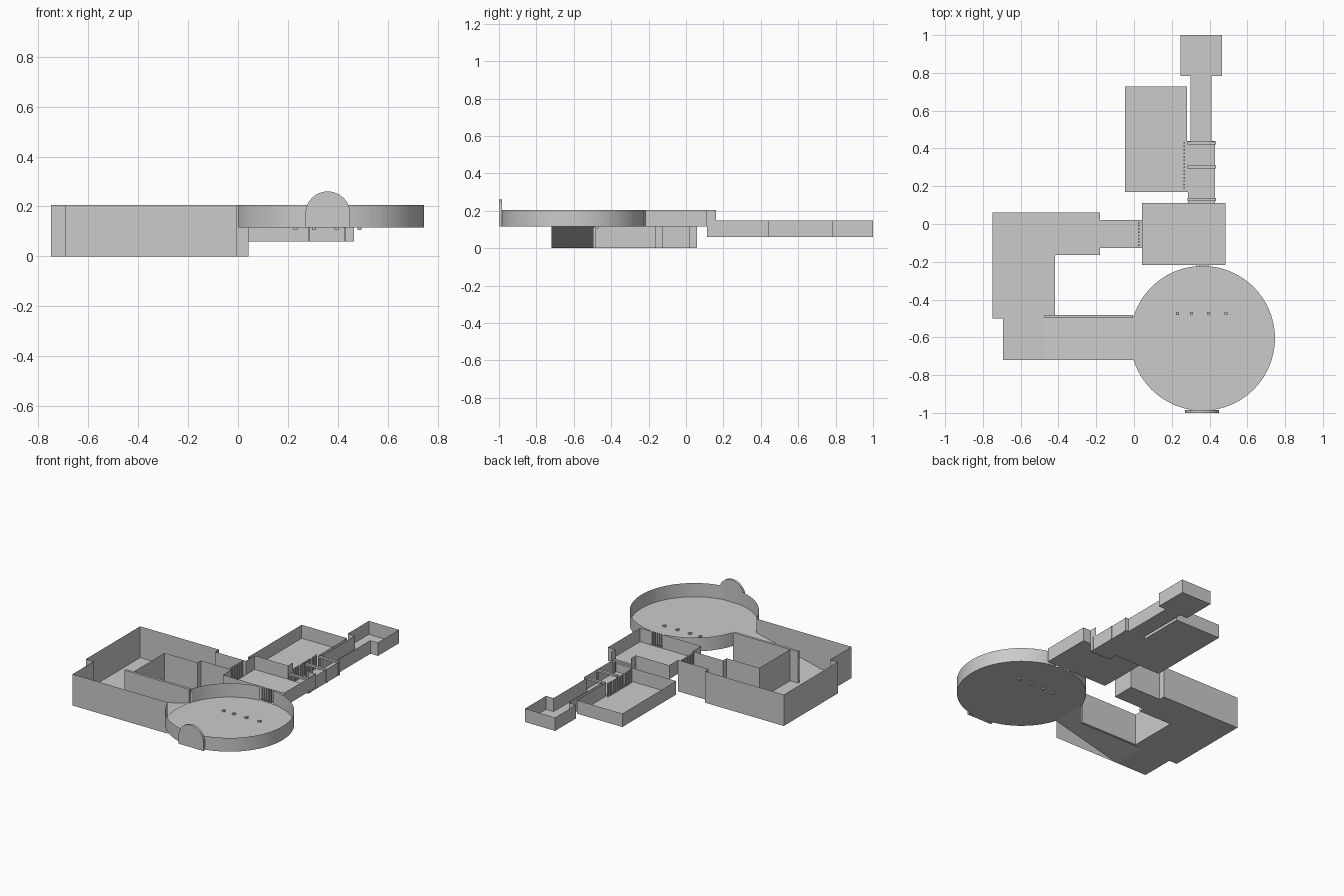
import bpy, bmesh, math

if "Cube" in bpy.data.objects:
    bpy.data.objects.remove(bpy.data.objects["Cube"])


def finish(name, bm):
    me = bpy.data.meshes.new(name)
    bm.to_mesh(me)
    bm.free()
    ob = bpy.data.objects.new(name, me)
    bpy.context.collection.objects.link(ob)
    return ob


def floor(name, pts, z):
    """Flat floor from a plan outline (z may be a function of x)."""
    bm = bmesh.new()
    h = z if callable(z) else (lambda x: z)
    bm.faces.new([bm.verts.new((x, y, h(x))) for x, y in pts])
    return finish(name, bm)


def walls(name, runs, z0, z1):
    """Thin vertical sheets along open plan polylines."""
    bm = bmesh.new()
    for pts in runs:
        cols = [(bm.verts.new((x, y, z0)), bm.verts.new((x, y, z1))) for x, y in pts]
        for (a, b), (c, d) in zip(cols, cols[1:]):
            bm.faces.new((a, c, d, b))
    return finish(name, bm)


def box(name, x0, x1, y0, y1, z0, z1):
    bm = bmesh.new()
    bmesh.ops.create_cube(bm, size=1)
    for v in bm.verts:
        v.co = ((x0 + x1) / 2 + v.co.x * (x1 - x0),
                (y0 + y1) / 2 + v.co.y * (y1 - y0),
                (z0 + z1) / 2 + v.co.z * (z1 - z0))
    return finish(name, bm)


def bars(name, start, end, count, z0, z1, r=0.005):
    """Row of round upright bars."""
    bm = bmesh.new()
    for i in range(count):
        t = i / (count - 1)
        made = bmesh.ops.create_cone(bm, cap_ends=True, segments=8, radius1=r, radius2=r, depth=z1 - z0)
        x = start[0] + (end[0] - start[0]) * t
        y = start[1] + (end[1] - start[1]) * t
        bmesh.ops.translate(bm, verts=made["verts"], vec=(x, y, (z0 + z1) / 2))
    return finish(name, bm)


LOW, MID, HIGH = 0.06, 0.115, 0.205   # floor and wall levels
NTOP = 0.148                          # top of the north wing walls

# Round hall with openings to the ramp and the square room
CX, CY, R, N = 0.363, -0.605, 0.383, 96
ring = [(CX + R * math.cos(2 * math.pi * i / N), CY + R * math.sin(2 * math.pi * i / N)) for i in range(N)]
floor("round_hall_floor", ring, MID)
segs = []
for i in range(N):
    a, b = ring[i], ring[(i + 1) % N]
    mx, my = (a[0] + b[0]) / 2, (a[1] + b[1]) / 2
    to_ramp = mx < 0.1 and -0.72 < my < -0.49
    to_room = my > -0.3 and abs(mx - 0.363) < 0.04
    if not (to_ramp or to_room):
        segs.append([a, b])
walls("round_hall_wall", segs, MID, HIGH)
for i, x in enumerate((0.23, 0.304, 0.395, 0.488)):
    box(f"hall_block_{i}", x - 0.008, x + 0.008, -0.483, -0.467, 0.105, 0.125)

# Arched front door
bm = bmesh.new()
prof = [(0.27, MID), (0.45, MID)] + [
    (0.36 + 0.09 * math.cos(math.pi * i / 20), 0.17 + 0.09 * math.sin(math.pi * i / 20)) for i in range(21)]
face = bm.faces.new([bm.verts.new((x, -1.0, z)) for x, z in prof])
ext = bmesh.ops.extrude_face_region(bm, geom=[face])
bmesh.ops.translate(bm, verts=[g for g in ext["geom"] if isinstance(g, bmesh.types.BMVert)], vec=(0, 0.016, 0))
bm.faces.new([bm.verts.new((x, -1.0, z)) for x, z in prof]) if not face.is_valid else None
bmesh.ops.recalc_face_normals(bm, faces=bm.faces)
finish("arched_door", bm)

# Ramp from the low hall up to the round hall
floor("ramp", [(-0.475, -0.72), (0.0, -0.72), (0.0, -0.49), (-0.475, -0.49)],
      lambda x: MID * (x + 0.475) / 0.475)
box("ramp_side_wall", -0.475, -0.005, -0.497, -0.481, 0, HIGH)

# Low west hall and its corridor
floor("west_hall_floor", [(-0.75, 0.06), (-0.75, -0.5), (-0.693, -0.5), (-0.693, -0.72), (-0.475, -0.72),
                          (-0.475, -0.49), (-0.417, -0.49), (-0.417, -0.163), (-0.18, -0.163), (-0.18, -0.127),
                          (0.042, -0.127), (0.042, 0.022), (-0.18, 0.022), (-0.18, 0.06)], 0)
walls("west_hall_walls", [
    [(0.042, 0.022), (-0.18, 0.022), (-0.18, 0.06), (-0.75, 0.06), (-0.75, -0.5), (-0.693, -0.5),
     (-0.693, -0.72), (-0.005, -0.72)],
    [(-0.417, -0.49), (-0.417, -0.163), (-0.18, -0.163), (-0.18, -0.127), (0.042, -0.127)]], 0, HIGH)
walls("corridor_end_riser", [[(0.042, -0.127), (0.042, 0.022)]], 0, MID)
bars("corridor_bars", (0.025, -0.112), (0.025, 0.007), 8, 0, HIGH)

# Square room
floor("square_room_floor", [(0.042, -0.217), (0.485, -0.217), (0.485, 0.112), (0.042, 0.112)], MID)
walls("square_room_walls", [
    [(0.042, 0.022), (0.042, 0.112), (0.285, 0.112)],
    [(0.43, 0.112), (0.485, 0.112), (0.485, -0.217), (0.403, -0.217)],
    [(0.323, -0.217), (0.042, -0.217), (0.042, -0.127)]], MID, HIGH)
bars("room_door_bars", (0.333, -0.22), (0.393, -0.22), 5, MID, HIGH)

# North passage, narrow corridor and end room
floor("north_wing_floor", [(0.285, 0.112), (0.43, 0.112), (0.43, 0.44), (0.41, 0.44), (0.41, 0.783),
                           (0.465, 0.783), (0.465, 1.0), (0.247, 1.0), (0.247, 0.783), (0.3, 0.783),
                           (0.3, 0.44), (0.285, 0.44)], LOW)
walls("north_wing_walls", [
    [(0.43, 0.112), (0.43, 0.44), (0.41, 0.44), (0.41, 0.783), (0.465, 0.783), (0.465, 1.0), (0.247, 1.0),
     (0.247, 0.783), (0.3, 0.783), (0.3, 0.44), (0.285, 0.44)],
    [(0.285, 0.112), (0.285, 0.17)]], LOW, NTOP)
walls("passage_riser", [[(0.285, 0.112), (0.43, 0.112)]], LOW, MID)
walls("passage_entry_walls", [[(0.285, 0.112), (0.285, 0.16)], [(0.43, 0.112), (0.43, 0.16)]], NTOP, HIGH)

# Passage frames: two posts and a lintel each
for i, y in enumerate((0.13, 0.302, 0.43)):
    box(f"frame_{i}_lintel", 0.283, 0.433, y - 0.008, y + 0.008, NTOP - 0.012, NTOP)
    for side, x in (("left", 0.283), ("right", 0.425)):
        box(f"frame_{i}_{side}_post", x, x + 0.008, y - 0.008, y + 0.008, LOW, NTOP - 0.012)

# Barred side room
floor("side_room_floor", [(-0.048, 0.17), (0.285, 0.17), (0.285, 0.44), (0.28, 0.44), (0.28, 0.727),
                          (-0.048, 0.727)], LOW)
walls("side_room_walls", [[(0.285, 0.17), (-0.048, 0.17), (-0.048, 0.727), (0.28, 0.727), (0.28, 0.44)]],
      LOW, NTOP)
bars("side_room_bars", (0.265, 0.19), (0.265, 0.43), 14, LOW, NTOP)
